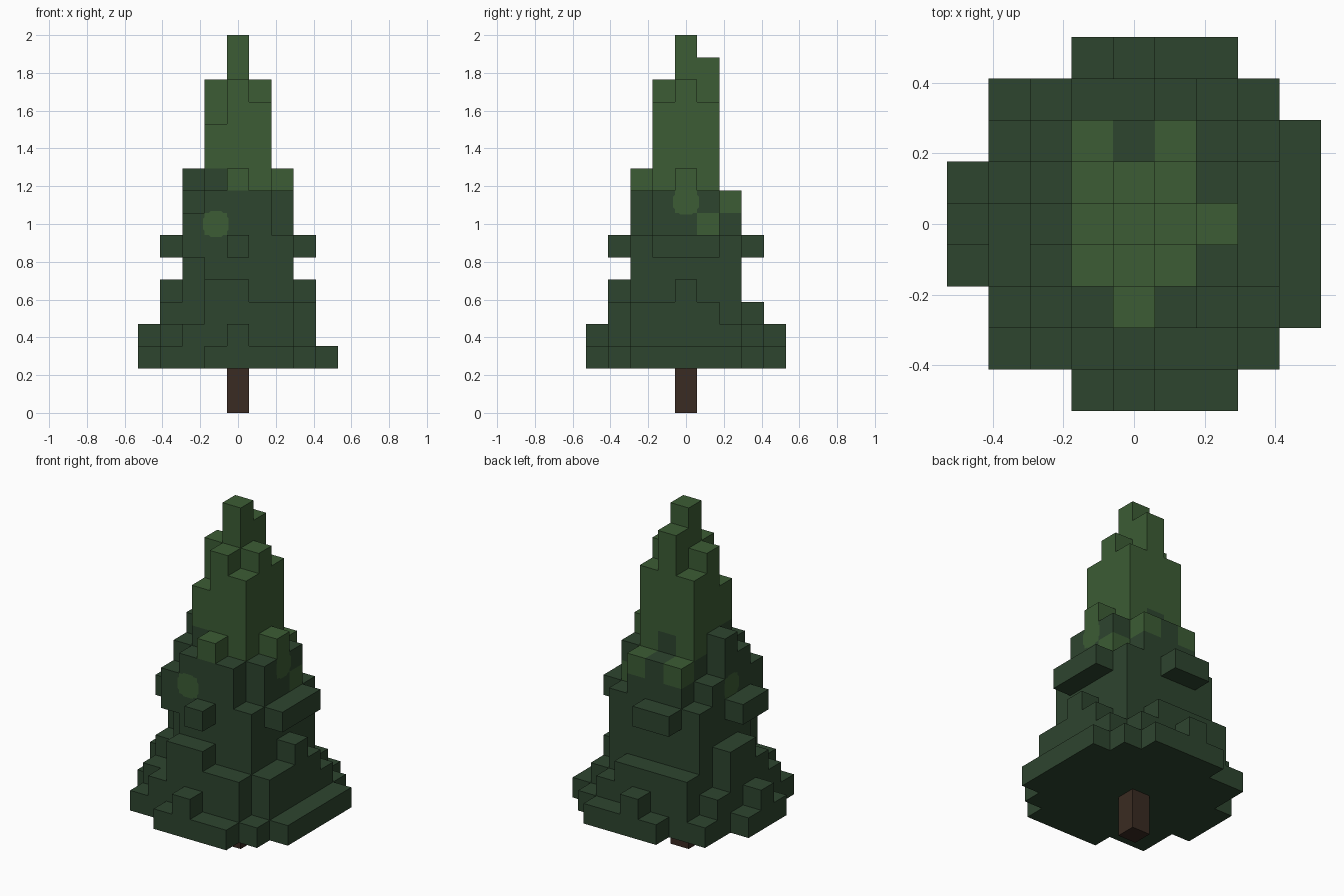
import bpy, bmesh, math
from mathutils import Vector

cube = bpy.data.objects.get("Cube")
if cube:
    bpy.data.objects.remove(cube, do_unlink=True)

S = 2 / 17  # block size: the tree is 17 blocks tall
UP = Vector((0, 0, 1))


def material(name, rgb):
    m = bpy.data.materials.new(name)
    m.use_nodes = True
    m.diffuse_color = (*rgb, 1)
    bsdf = m.node_tree.nodes["Principled BSDF"]
    bsdf.inputs["Base Color"].default_value = (*rgb, 1)
    bsdf.inputs["Roughness"].default_value = 0.9
    return m


dark = material("dark green", (0.027, 0.059, 0.028))
light = material("light green", (0.045, 0.107, 0.035))
brown = material("bark brown", (0.042, 0.024, 0.016))


def slab(rx, ry, bottom, top):
    """Blocks of a centred slab, reaching rx and ry blocks from the axis."""
    return {(x, y, z) for x in range(-rx, rx + 1)
            for y in range(-ry, ry + 1) for z in range(bottom, top + 1)}


def ledge(side, z, lo, hi):
    """A row of blocks standing out on one side; the reach shrinks with height."""
    reach = 4 if z < 4 else 3 if z < 8 else 2
    place = {"front": lambda i: (i, -reach, z), "back": lambda i: (i, reach, z),
             "left": lambda i: (reach, i, z), "right": lambda i: (-reach, i, z)}[side]
    return {place(i) for i in range(lo, hi + 1)}


def finish(bm, name, mats):
    me = bpy.data.meshes.new(name)
    bm.to_mesh(me)
    bm.free()
    for m in mats:
        me.materials.append(m)
    bpy.context.collection.objects.link(bpy.data.objects.new(name, me))


def build_blocks(name, cells, mats, mat_rule):
    """Outer skin of a set of blocks, with flat areas merged."""
    bm = bmesh.new()
    for cell in sorted(cells):
        for axis in range(3):
            for sign in (-1, 1):
                n, u, v = Vector(), Vector(), Vector()
                n[axis] = sign
                u[(axis + 1) % 3] = 0.5
                v[(axis + 2) % 3] = 0.5 * sign
                if tuple(round(a + b) for a, b in zip(cell, n)) in cells:
                    continue
                mid = Vector(cell) + (UP + n) / 2
                f = bm.faces.new([bm.verts.new(p * S) for p in
                                  (mid - u - v, mid + u - v, mid + u + v, mid - u + v)])
                f.material_index = mat_rule(cell)
    bmesh.ops.remove_doubles(bm, verts=bm.verts[:], dist=1e-4)
    bmesh.ops.dissolve_limit(bm, angle_limit=math.radians(1), verts=bm.verts[:],
                             edges=bm.edges[:], delimit={'MATERIAL'})
    finish(bm, name, mats)


# Stepped core: skirt, body, shoulder, crown, tip
cells = slab(3, 3, 2, 2) | slab(3, 2, 3, 3) | slab(2, 3, 3, 3)
cells |= slab(2, 2, 4, 7)
cells |= slab(2, 1, 8, 9) | slab(1, 2, 8, 9)
cells |= slab(1, 1, 10, 13) | slab(1, 0, 14, 14) | slab(0, 1, 14, 14)
cells |= slab(0, 0, 15, 16)

# Uneven corners of the core
cells -= {(-2, -2, z) for z in range(4, 7)} | {(-2, 1, 9), (-1, -1, 13)}
cells |= {(-2, -2, 8), (0, 1, 15)}

# Ledges and buds: height, first and last block along the side
for z, lo, hi in ((2, -1, 2), (3, 0, 0), (4, -1, 2), (5, -1, 0), (7, 0, 0), (10, 0, 0)):
    cells |= ledge("front", z, lo, hi)
for z, lo, hi in ((2, -1, 2), (3, 0, 0), (4, -2, 1), (7, -1, 0)):
    cells |= ledge("back", z, lo, hi)
for z, lo, hi in ((2, -2, 2), (4, -2, 1), (5, 0, 0), (7, -1, 1), (10, 0, 0)):
    cells |= ledge("left", z, lo, hi)
for z, lo, hi in ((2, -1, 1), (3, 0, 0), (4, -1, 1), (5, 0, 1), (7, -1, 0), (10, 0, 0)):
    cells |= ledge("right", z, lo, hi)

# Light above and dark below, except for a few stray blocks
stray_dark = {(-1, -1, 10), (0, 1, 10), (-2, 0, 10)}
stray_light = {(2, 1, 8), (2, 0, 9), (1, 2, 9), (-1, 2, 9), (-1, -2, 8), (-2, 0, 8)}
build_blocks("foliage", cells, [dark, light],
             lambda c: int(c in stray_light or (c[2] >= 10 and c not in stray_dark)))

# Trunk
build_blocks("trunk", slab(0, 0, 0, 1), [brown], lambda c: 0)


# Rounded light patches lying on the side faces
def patch(name, cell, normal):
    n = Vector(normal)
    side = UP.cross(n)
    mid = (Vector(cell) + (UP + n) / 2) * S + n * 0.002
    bm = bmesh.new()
    ring = []
    for i in range(8):
        a = math.radians(22.5 + 45 * i)
        ring.append(bm.verts.new(mid + (side * math.cos(a) + UP * math.sin(a)) * 0.074))
    bm.faces.new(ring)
    finish(bm, name, [light])


patch("front_patch", (-1, -2, 8), (0, -1, 0))
patch("left_patch", (2, 0, 9), (1, 0, 0))
patch("right_patch", (-2, 0, 8), (-1, 0, 0))
